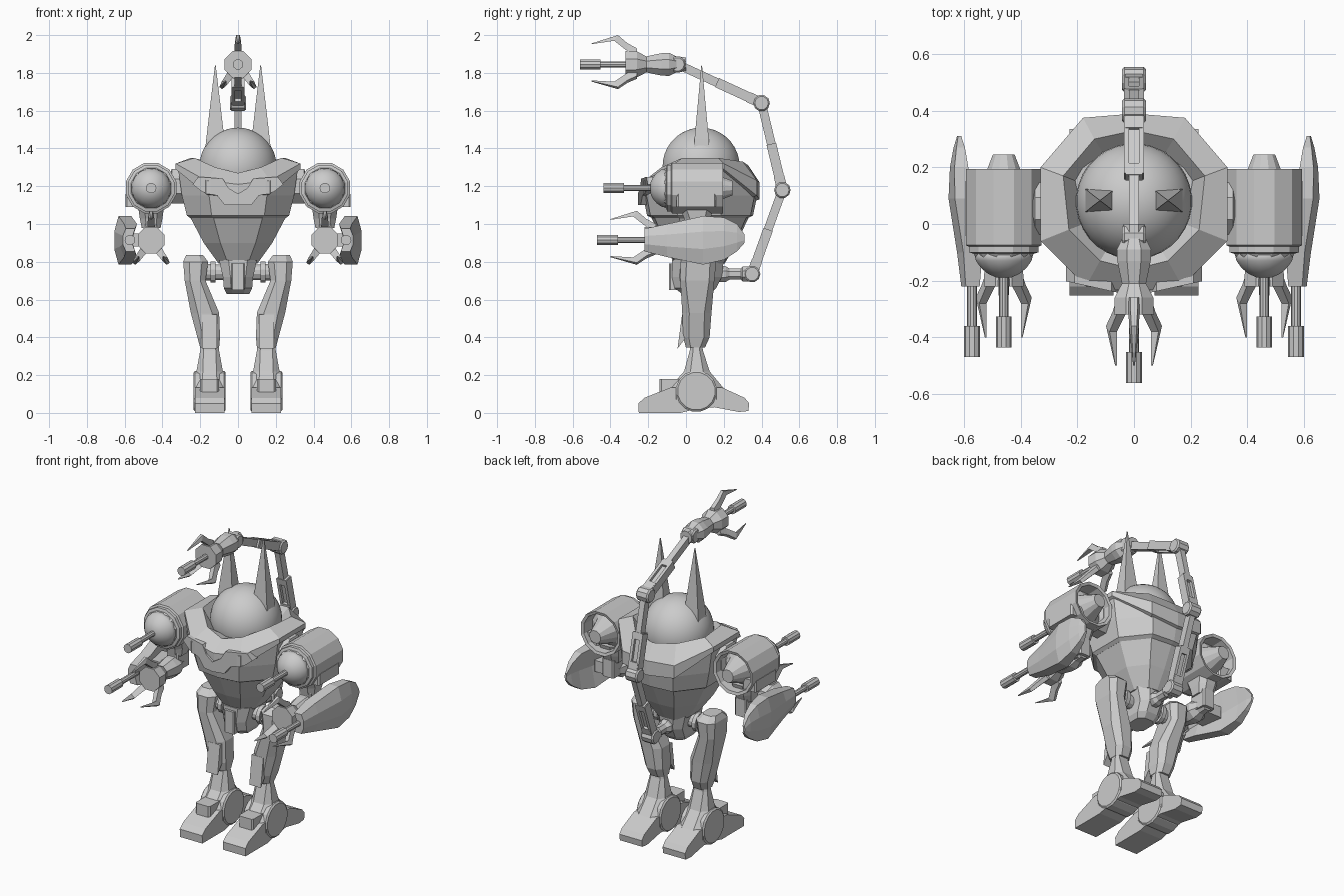
import bpy, bmesh, math
from mathutils import Vector

if "Cube" in bpy.data.objects:
    bpy.data.objects.remove(bpy.data.objects["Cube"])


def loft(name, rings, mirror=False, smooth=False, caps=True):
    """Skin a list of equal-length point rings; optionally mirror across x=0."""
    bm = bmesh.new()
    rows = [[bm.verts.new(p) for p in r] for r in rings]
    n = len(rows[0])
    for a, b in zip(rows, rows[1:]):
        for i in range(n):
            j = (i + 1) % n
            bm.faces.new((a[i], a[j], b[j], b[i]))
    if caps:
        bm.faces.new(rows[0])
        bm.faces.new(rows[-1])
    bmesh.ops.remove_doubles(bm, verts=bm.verts, dist=1e-5)
    bmesh.ops.recalc_face_normals(bm, faces=bm.faces)
    for f in bm.faces:
        f.smooth = smooth
    me = bpy.data.meshes.new(name)
    bm.to_mesh(me)
    bm.free()
    ob = bpy.data.objects.new(name, me)
    bpy.context.collection.objects.link(ob)
    if mirror:
        ob.modifiers.new("mirror", 'MIRROR').use_mirror_merge = False
    return ob


def turned(name, origin, axis, profile, n=12, mirror=False, smooth=False):
    """Lathe (distance, radius) pairs around an axis."""
    o, d = Vector(origin), Vector(axis).normalized()
    u = Vector((0, 0, 1)) if abs(d.z) < .9 else Vector((1, 0, 0))
    v = d.cross(u)
    rings = []
    for t, r in profile:
        r = max(r, .0005)
        rings.append([o + d * t + r * (u * math.cos(a) + v * math.sin(a))
                      for a in (2 * math.pi * (i + .5) / n for i in range(n))])
    return loft(name, rings, mirror, smooth)


def rect(z, x0, x1, y0, y1, c=.25):
    """Horizontal chamfered rectangle."""
    k = c * min(x1 - x0, y1 - y0)
    return [(x0 + k, y0, z), (x1 - k, y0, z), (x1, y0 + k, z), (x1, y1 - k, z),
            (x1 - k, y1, z), (x0 + k, y1, z), (x0, y1 - k, z), (x0, y0 + k, z)]


def box(name, x0, x1, y0, y1, z0, z1, mirror=False, c=.1):
    return loft(name, [rect(z0, x0, x1, y0, y1, c), rect(z1, x0, x1, y0, y1, c)], mirror)


def full(half):
    """Complete a half outline (x >= 0) into a symmetric ring."""
    return half + [(-x, y, z) for x, y, z in reversed(half) if x > 0]


# Torso: one half outline, scaled at each height
half = [(0, -.24), (.17, -.22), (.33, -.06), (.33, .2), (.18, .375), (0, .39)]
CY = .07


def section(sx, sy, zs, cy=CY):
    if not isinstance(zs, (list, tuple)):
        zs = [zs] * 6
    return full([(x * sx, cy + (y - CY) * sy, z) for (x, y), z in zip(half, zs)])


loft("lower_torso", [section(.31, .42, .79), section(.55, .62, .9), section(.79, .84, 1.05),
                     section(.79, .84, 1.08)])
loft("upper_torso", [section(.76, .80, 1.03), section(.82, .89, 1.045), section(.9, .96, 1.15),
                     section(.96, .98, [1.2, 1.22, 1.29, 1.29, 1.22, 1.2])])
inner = [(0, -.16, 1.27), (.12, -.13, 1.3), (.23, -.02, 1.35), (.25, .17, 1.35), (.14, .3, 1.33), (0, .33, 1.31)]
loft("collar", [section(.9, .9, [1.14, 1.15, 1.27, 1.27, 1.14, 1.12]),
                section(1, 1, [1.14, 1.16, 1.29, 1.29, 1.15, 1.13]),
                section(1, 1, [1.21, 1.23, 1.32, 1.32, 1.23, 1.22]), full(inner),
                full([(x * .8, CY + (y - CY) * .8, 1.27) for x, y, z in inner])])
chest = [(0, 1.16), (.05, 1.19), (.08, 1.24), (.21, 1.25), (.24, 1.21), (.19, 1.17), (.11, 1.15), (.07, 1.1), (0, 1.1)]
loft("chest_plate", [full([(x, y + x * .22, z) for x, z in chest]) for y in (-.255, -.2)])

# Head dome and spiked ears
turned("head_dome", (0, .08, 1.305), (0, 0, 1),
       [(.205 * math.sin(a), .205 * math.cos(a)) for a in (math.radians(-30 + 10 * i) for i in range(13))],
       32, smooth=True)
loft("ear", [[(.12 + sx * w, .083 + sy * d, z) for sx, sy in ((-1, -1), (1, -1), (1, 1), (-1, 1))]
             for w, d, z in ((.055, .042, 1.38), (.048, .038, 1.45), (.026, .02, 1.64), (.002, .002, 1.84))], True)

# Pelvis and hip axle
loft("pelvis", [rect(.63, -.06, .06, -.02, .13), rect(.66, -.075, .075, -.06, .16),
                rect(.72, -.08, .08, -.075, .19), rect(.81, -.1, .1, -.075, .2)])
box("pelvis_front_block", -.035, .035, -.09, -.02, .65, .79)
turned("hip_axle", (0, .06, .745), (1, 0, 0),
       [(.05, .042), (.12, .042), (.12, .058), (.145, .058), (.145, .045), (.2, .045)], 12, True)

# Legs
loft("leg", [rect(*r) for r in ((.835, .185, .275, .01, .12), (.80, .158, .29, -.03, .16),
                                (.70, .172, .282, -.03, .15), (.53, .1, .25, -.02, .135),
                                (.40, .095, .215, -.015, .125), (.345, .1, .2, 0, .1))], True)
loft("shin_guard", [[(.11, 0, z0), (.19, 0, z0), (.19, y, z1), (.11, y, z1)]
                    for z0, z1, y in ((.52, .52, -.021), (.40, .34, -.045))], True)

# Feet: ankle, sole profile and side discs
loft("ankle", [rect(*r) for r in ((.40, .11, .19, .03, .08), (.33, .1, .2, .02, .09),
                                  (.22, .08, .22, -.01, .125), (.13, .07, .23, -.09, .2),
                                  (.07, .07, .23, -.09, .2))], True)
sole = [(-.25, 0), (-.252, .05), (-.22, .08), (-.08, .135), (.19, .135), (.31, .08), (.335, .05),
        (.33, .01), (.28, .005), (.15, .03), (.05, .02), (-.03, 0)]
loft("foot", [[(x, y, z) for y, z in sole] for x in (.072, .228)], True)
turned("ankle_disc", (.065, .055, .115), (1, 0, 0), [(0, .1), (.008, .11), (.162, .11), (.17, .1)], 16, True)
box("foot_block", .1, .2, -.14, 0, .09, .18, True)

# Shoulder pods with a hollow rear, nose dome and gun
P = (.46, 0, 1.19)
turned("shoulder_pod", P, (0, -1, 0),
       [(-.245, .001), (-.245, .04), (-.13, .085), (-.11, .115), (-.19, .12), (-.195, .138),
        (.075, .138), (.08, .127), (.1, .127), (.105, .11), (.12, .1)], 12, True)
turned("pod_nose", P, (0, -1, 0), [(.1, .108), (.13, .1), (.155, .082), (.175, .058), (.188, .03), (.19, .001)],
       16, True, True)


def gun(name, x, y, z, mirror):
    turned(name, (x, y, z), (0, -1, 0), [(-.03, .017), (.145, .017), (.145, .028), (.255, .028), (.255, .001)],
           10, mirror)


gun("pod_gun", .46, -.182, 1.19, True)
turned("shoulder_joint", (.25, .055, 1.2), (1, 0, 0), [(0, .1), (.1, .1), (.11, .07), (.14, .07)], 8, True)
box("pod_side_panel", .5, .596, -.05, .16, 1.09, 1.16, True)
loft("pod_underside", [rect(.98, .41, .51, .0, .11), rect(1.03, .4, .52, -.01, .13), rect(1.1, .39, .53, -.04, .15)], True)


# Three-fingered hands, placed by the centre and front offset
def hand(name, x, y, z, mirror):
    turned(name, (x, y, z), (0, -1, 0),
           [(0, .04), (.05, .045), (.09, .066), (.13, .064), (.21, .046), (.26, .074), (.32, .076)], 8, mirror)
    for k, ang in enumerate((90, 234, 306)):
        a = math.radians(ang)
        out, side = Vector((math.cos(a), 0, math.sin(a))), Vector((-math.sin(a), 0, math.cos(a)))
        rings = []
        for d, r0, r1, w in ((.26, .05, .085, .022), (.31, .07, .112, .02), (.38, .125, .155, .016), (.50, .107, .111, .003)):
            c = Vector((x, y - d, z))
            rings.append([c + out * r0 - side * w, c + out * r0 + side * w,
                          c + Vector((0, .02 * (r1 > .13), 0)) + out * r1 + side * w * .6,
                          c + Vector((0, .02 * (r1 > .13), 0)) + out * r1 - side * w * .6])
        loft(name + "_claw_" + str(k + 1), rings, mirror)


hand("arm_hand", .46, .1, .915, True)
box("wrist_block", .42, .5, 0, .12, .89, 1.0, True)
box("shield_mount", .46, .59, -.06, .08, .88, .95, True)

# Forearm shields: bent plates swept along y (y, x centre, lower z, mid z, upper z)
rings = []
for y, x, zl, zh, t in ((-.22, .545, .855, .975, .065), (-.1, .535, .825, 1.0, .09), (.09, .565, .785, 1.042, .09),
                        (.2, .585, .81, 1.035, .065), (.27, .597, .855, 1.0, .04), (.31, .61, .9, .945, .015)):
    zm, q = (zl + zh) / 2, (zh - zl) * .18
    rings.append([(x, y, zl), (x + t * .75, y, zl), (x + t, y, zm - q), (x + t, y, zm + q),
                  (x + t * .75, y, zh), (x, y, zh), (x + t * .3, y, zm)])
loft("forearm_shield", rings, True)
gun("shield_gun", .572, -.215, .915, True)

# Articulated tail: slotted half and slim half for each link, drum joints between
joints = [(.35, .735), (.51, 1.18), (.4, 1.64), (-.045, 1.845)]
turned("tail_root", (0, .17, .735), (0, 1, 0), [(0, .045), (.04, .045), (.06, .032), (.12, .032), (.13, .042), (.18, .042)], 8)


def bar(name, p, q, t0, t1, xc, w, h):
    d = Vector(q) - Vector(p)
    m = Vector((-d.y, d.x)).normalized() * h
    rings = []
    for t in (t0, t1):
        c = Vector(p) + d * t
        a, b = c + m, c - m
        rings.append([(xc - w, *a), (xc + w, *a), (xc + w, *b), (xc - w, *b)])
    loft(name, rings)


for p, q in zip(joints, joints[1:]):
    for xc in (-.026, .026):
        bar("tail_rail", p, q, .05, .52, xc, .009, .026)
    bar("tail_link_lower", p, q, .02, .16, 0, .03, .028)
    bar("tail_link_middle", p, q, .44, .53, 0, .03, .026)
    bar("tail_link_inner", p, q, .1, .5, 0, .018, .01)
    bar("tail_link_upper", p, q, .5, 1, 0, .018, .023)
for y, z in joints:
    turned("tail_joint", (-.042, y, z), (1, 0, 0), [(0, .036), (.008, .044), (.076, .044), (.084, .036)], 10)
hand("tail_hand", 0, 0, 1.845, False)
gun("tail_gun", 0, -.307, 1.845, False)
